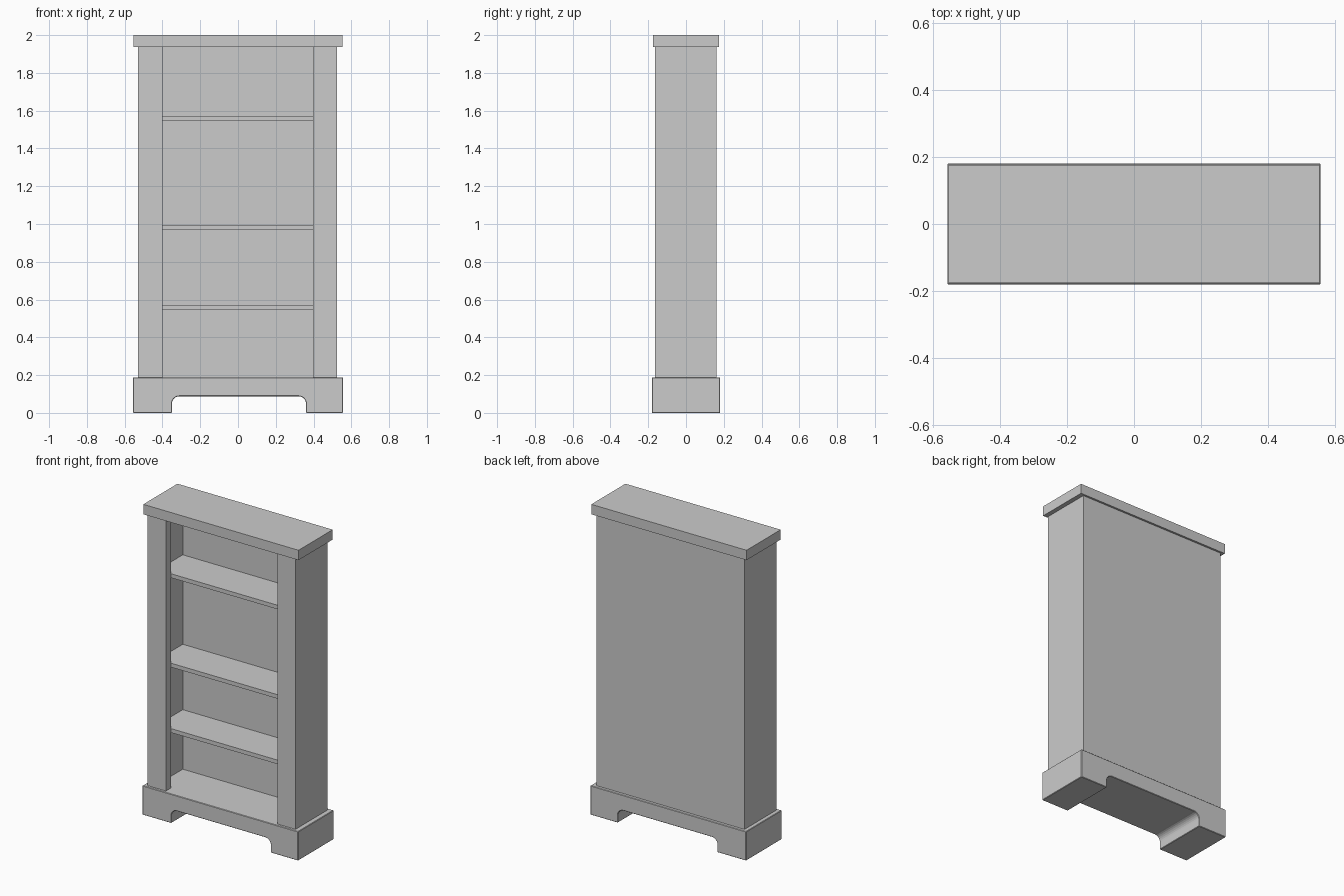
import bpy, bmesh
from math import sin, cos, pi

if "Cube" in bpy.data.objects:
    bpy.data.objects.remove(bpy.data.objects["Cube"])


def box(name, x0, x1, y0, y1, z0, z1):
    bm = bmesh.new()
    bmesh.ops.create_cube(bm, size=1)
    for v in bm.verts:
        v.co.x = x1 if v.co.x > 0 else x0
        v.co.y = y1 if v.co.y > 0 else y0
        v.co.z = z1 if v.co.z > 0 else z0
    return finish(name, bm)


def finish(name, bm):
    bmesh.ops.recalc_face_normals(bm, faces=bm.faces)
    me = bpy.data.meshes.new(name)
    bm.to_mesh(me)
    bm.free()
    ob = bpy.data.objects.new(name, me)
    bpy.context.collection.objects.link(ob)
    return ob


def bevel(ob, width):
    m = ob.modifiers.new("edge_softening", 'BEVEL')
    m.width = width
    m.segments = 1
    m.limit_method = 'ANGLE'
    m.angle_limit = 0.8


def arc(cx, cz, r, a0, a1, n=6):
    return [(cx + r * cos(a0 + (a1 - a0) * i / n),
             cz + r * sin(a0 + (a1 - a0) * i / n)) for i in range(n + 1)]


# Plinth: front profile with a round-cornered kick opening, extruded front to back
W, D, BASE = 0.556, 0.181, 0.188
L, R, H, RAD = -0.35, 0.36, 0.088, 0.04
profile = [(-W, 0), (L, 0)]
profile += arc(L + RAD, H - RAD, RAD, pi, pi / 2)
profile += arc(R - RAD, H - RAD, RAD, pi / 2, 0)
profile += [(R, 0), (W, 0), (W, BASE), (-W, BASE)]
bm = bmesh.new()
face = bm.faces.new([bm.verts.new((x, -D, z)) for x, z in profile])
ext = bmesh.ops.extrude_face_region(bm, geom=[face])
for v in ext["geom"]:
    if isinstance(v, bmesh.types.BMVert):
        v.co.y = D
plinth = finish("plinth", bm)
bevel(plinth, 0.003)

# Cornice slab
TOP = 1.936
box("top_slab", -0.554, 0.554, -0.174, 0.174, TOP, 2.0)

# Carcass: side panels, back panel, front stiles
X0, X1, YF, YB = -0.53, 0.525, -0.164, 0.161
T, SD, BACK = 0.038, 0.05, 0.14
box("left_side", X0, X0 + T, YF + SD, YB, BASE, TOP)
box("right_side", X1 - T, X1, YF + SD, YB, BASE, TOP)
box("back_panel", X0 + T, X1 - T, BACK, YB, BASE, TOP)
box("left_stile", X0, -0.40, YF, YF + SD, BASE, TOP)
box("right_stile", 0.397, X1, YF, YF + SD, BASE, TOP)

# Shelves sit behind the stiles
for i, z in enumerate((0.572, 0.994, 1.571)):
    box(f"shelf_{i + 1}", X0 + T, X1 - T, YF + SD, BACK, z - 0.026, z)
